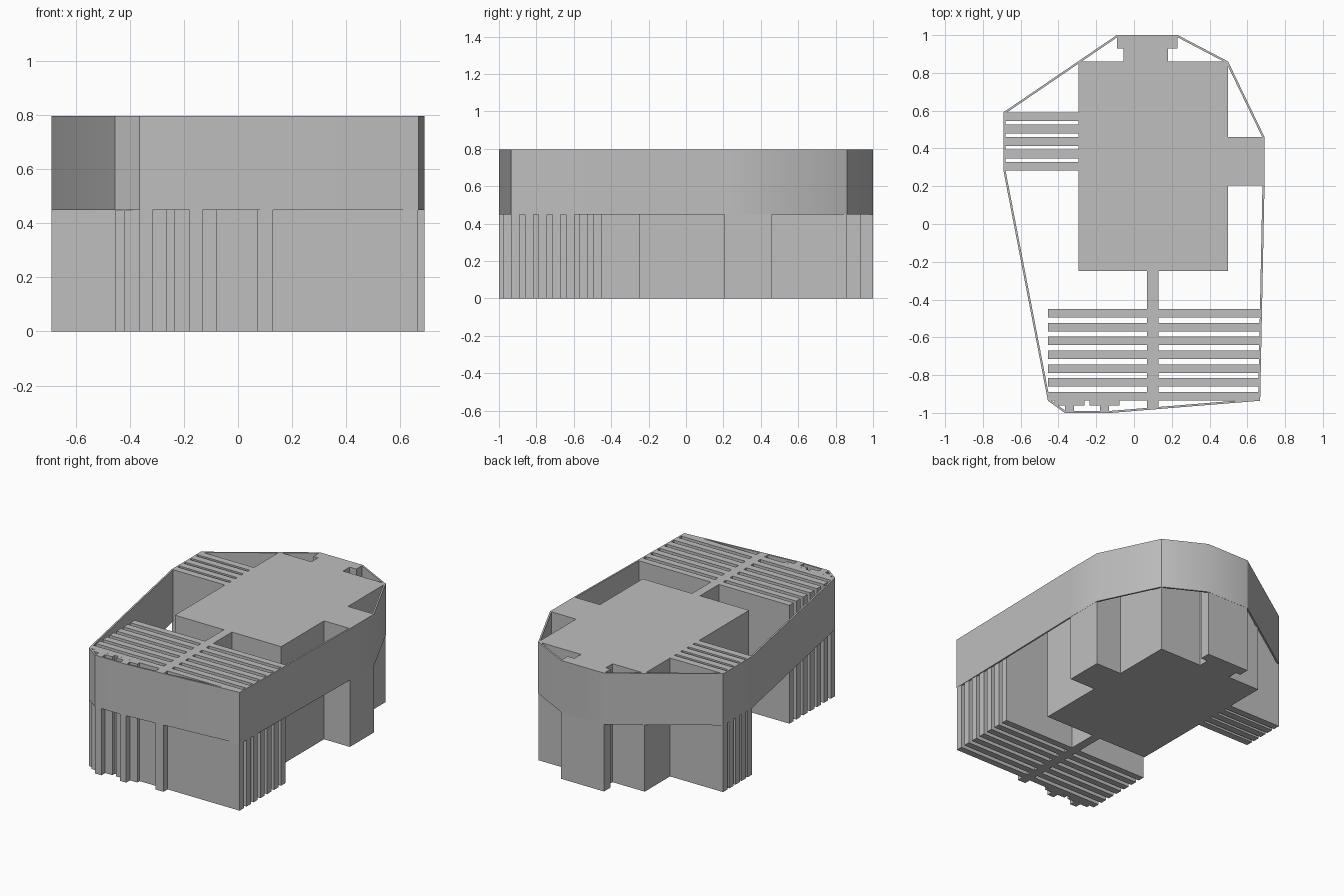
import bpy
import bmesh
from mathutils import Vector
from mathutils.geometry import convex_hull_2d

if "Cube" in bpy.data.objects:
    bpy.data.objects.remove(bpy.data.objects["Cube"])

HEIGHT = 0.797
BAND_BASE = 0.45
corners = set()

grey = bpy.data.materials.new("plain_grey")
grey.use_nodes = True
grey.diffuse_color = (0.52, 0.52, 0.52, 1)
grey.node_tree.nodes["Principled BSDF"].inputs["Base Color"].default_value = grey.diffuse_color


def finish(name, bm):
    bmesh.ops.recalc_face_normals(bm, faces=bm.faces)
    mesh = bpy.data.meshes.new(name)
    bm.to_mesh(mesh)
    bm.free()
    mesh.materials.append(grey)
    obj = bpy.data.objects.new(name, mesh)
    bpy.context.collection.objects.link(obj)
    return obj


def block(name, x0, x1, y0, y1):
    """Full-height block over a rectangle; its corners feed the band outline."""
    bm = bmesh.new()
    bmesh.ops.create_cube(bm, size=1)
    for v in bm.verts:
        v.co = (x1 if v.co.x > 0 else x0,
                y1 if v.co.y > 0 else y0,
                HEIGHT if v.co.z > 0 else 0)
    corners.update((x, y) for x in (x0, x1) for y in (y0, y1))
    return finish(name, bm)


# Main body with the side block and the T-shaped rear tab
block("main_body", -0.295, 0.497, -0.25, 0.86)
block("left_side_block", 0.497, 0.69, 0.205, 0.46)
block("rear_tab_neck", -0.055, 0.18, 0.86, 0.93)
block("rear_tab_head", -0.09, 0.23, 0.93, 1.0)

# Spine and the front fins it carries
block("front_spine", 0.07, 0.13, -0.978, -0.25)
for i in range(7):
    top = -0.45 - i * 0.0733
    block(f"front_fin_{i + 1}", -0.455, 0.667, top - 0.045, top)

# Short fins on the right side
for i in range(5):
    y = 0.282 + i * 0.0655
    block(f"right_fin_{i + 1}", -0.69, -0.295, y, y + 0.047)

# Stepped tabs on the front edge
for side, x in (("right", -0.42), ("left", -0.235)):
    block(f"front_tab_base_{side}", x, x + 0.157, -0.96, -0.935)
    block(f"front_tab_tip_{side}", x + 0.055, x + 0.103, -1.0, -0.96)

# Thin band wrapped round the upper half
points = [Vector(p) for p in corners]
outline = [points[i] for i in convex_hull_2d(points)]
area = sum(a.x * b.y - b.x * a.y for a, b in zip(outline, outline[1:] + outline[:1]))
if area < 0:
    outline.reverse()


def offset(loop, distance):
    result = []
    for i, p in enumerate(loop):
        before = (p - loop[i - 1]).normalized()
        after = (loop[(i + 1) % len(loop)] - p).normalized()
        n0, n1 = Vector((before.y, -before.x)), Vector((after.y, -after.x))
        result.append(p + (n0 + n1) * distance / (1 + n0.dot(n1)))
    return result


bm = bmesh.new()
rings = [[bm.verts.new((p.x, p.y, z)) for p in offset(outline, d)]
         for d, z in ((0.001, BAND_BASE), (0.001, HEIGHT), (-0.01, HEIGHT), (-0.01, BAND_BASE))]
for r, ring in enumerate(rings):
    following = rings[(r + 1) % 4]
    for i in range(len(ring)):
        j = (i + 1) % len(ring)
        bm.faces.new((ring[i], ring[j], following[j], following[i]))
band = finish("outer_band", bm)
bpy.ops.object.select_all(action='DESELECT')
band.select_set(True)
bpy.context.view_layer.objects.active = band
bpy.ops.object.shade_smooth_by_angle(angle=0.52)
